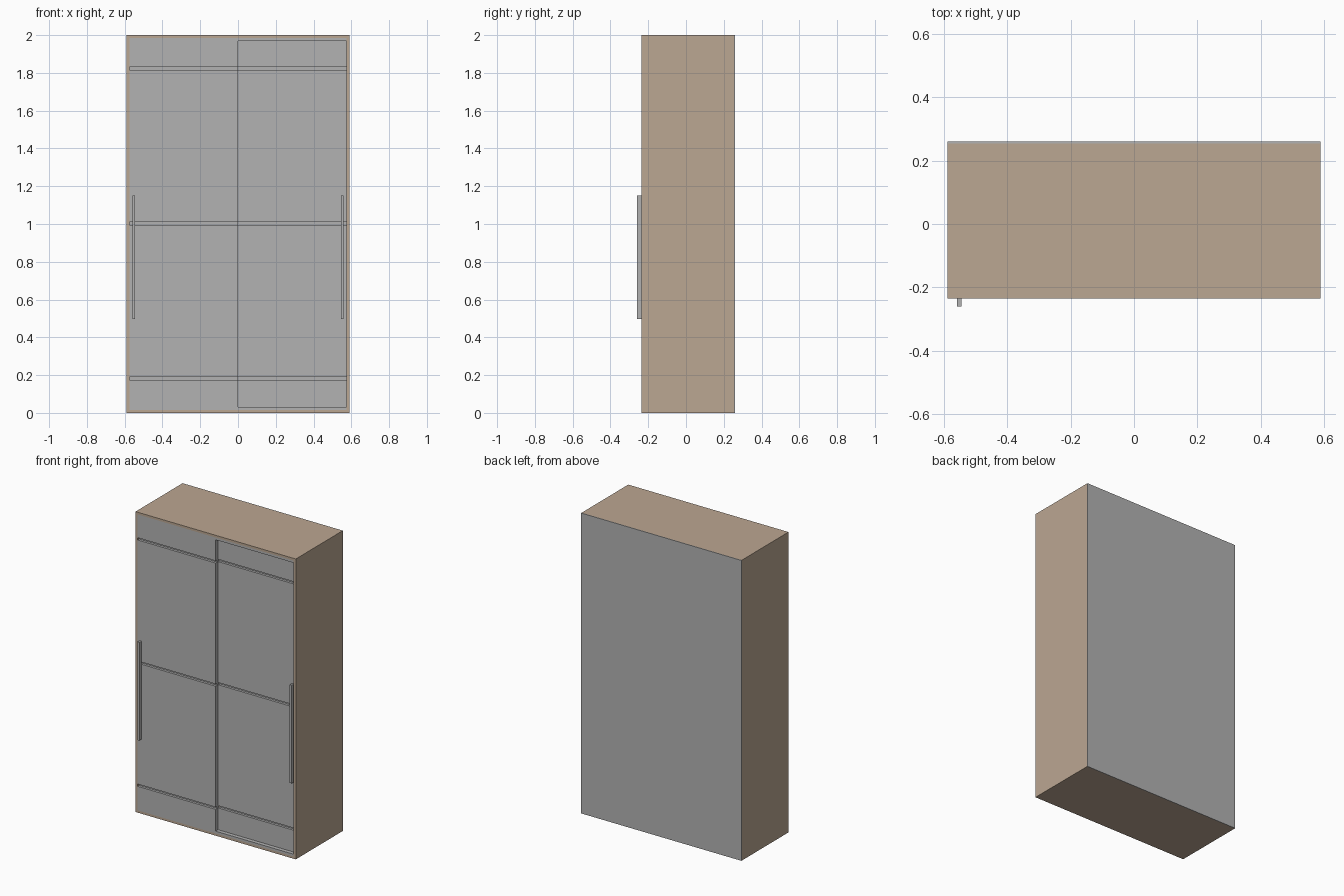
import bpy

cube = bpy.data.objects.get("Cube")
if cube:
    bpy.data.objects.remove(cube, do_unlink=True)


def make_material(name, rgb):
    mat = bpy.data.materials.new(name)
    mat.use_nodes = True
    color = (*rgb, 1.0)
    mat.diffuse_color = color
    mat.node_tree.nodes["Principled BSDF"].inputs["Base Color"].default_value = color
    return mat


WOOD = make_material("beige wood", (0.50, 0.385, 0.287))
GREY = make_material("light grey", (0.45, 0.45, 0.45))


def box(name, x, y, z, mat):
    """Axis-aligned box from (min, max) pairs."""
    bpy.ops.mesh.primitive_cube_add(size=1)
    ob = bpy.context.object
    ob.name = name
    spans = (x, y, z)
    for v in ob.data.vertices:
        v.co = [s[1] if c > 0 else s[0] for c, s in zip(v.co, spans)]
    ob.data.materials.append(mat)
    return ob


W, H, T = 0.59, 2.0, 0.015           # half width, height, board thickness
FRONT, BACK = -0.235, 0.255
IN = W - T
RECESS, GROOVE, RAIL = 0.026, 0.016, 0.015

# Carcass
depth = (FRONT, BACK)
box("left_side", (IN, W), depth, (0, H), WOOD)
box("right_side", (-W, -IN), depth, (0, H), WOOD)
box("top_board", (-IN, IN), depth, (H - T, H), WOOD)
box("bottom_board", (-IN, IN), depth, (0, T), WOOD)
box("back_panel", (-W, W), (BACK, 0.26), (0, H), GREY)

# Horizontal grooves that split each door
GROOVES = [(0.175, 0.19), (0.995, 1.01), (1.815, 1.83)]


def door(name, x, y, z, handle_x):
    """Sliding door: core, raised panels between grooves, and a bar handle."""
    core = y + GROOVE
    box(name + "_core", x, (core, core + 0.02), z, GREY)
    edges = [z[0]] + [e for g in GROOVES for e in g] + [z[1]]
    for i in range(0, len(edges), 2):
        box(f"{name}_panel_{i // 2 + 1}", x, (y, core), (edges[i], edges[i + 1]), GREY)
    box(name + "_handle", (handle_x - 0.007, handle_x + 0.007),
        (y - 0.025, y), (0.497, 1.15), GREY)


# Front door on the right half, recessed door on the left half
door("right_door", (-IN, 0), FRONT, (T, H - T), -0.552)
door("left_door", (0, IN), FRONT + RECESS, (T + RAIL, H - T - RAIL), 0.552)

# Tracks above and below the recessed door
track_depth = (FRONT, FRONT + RECESS + GROOVE + 0.02)
box("bottom_track", (0, IN), track_depth, (T, T + RAIL), GREY)
box("top_track", (0, IN), track_depth, (H - T - RAIL, H - T), GREY)
